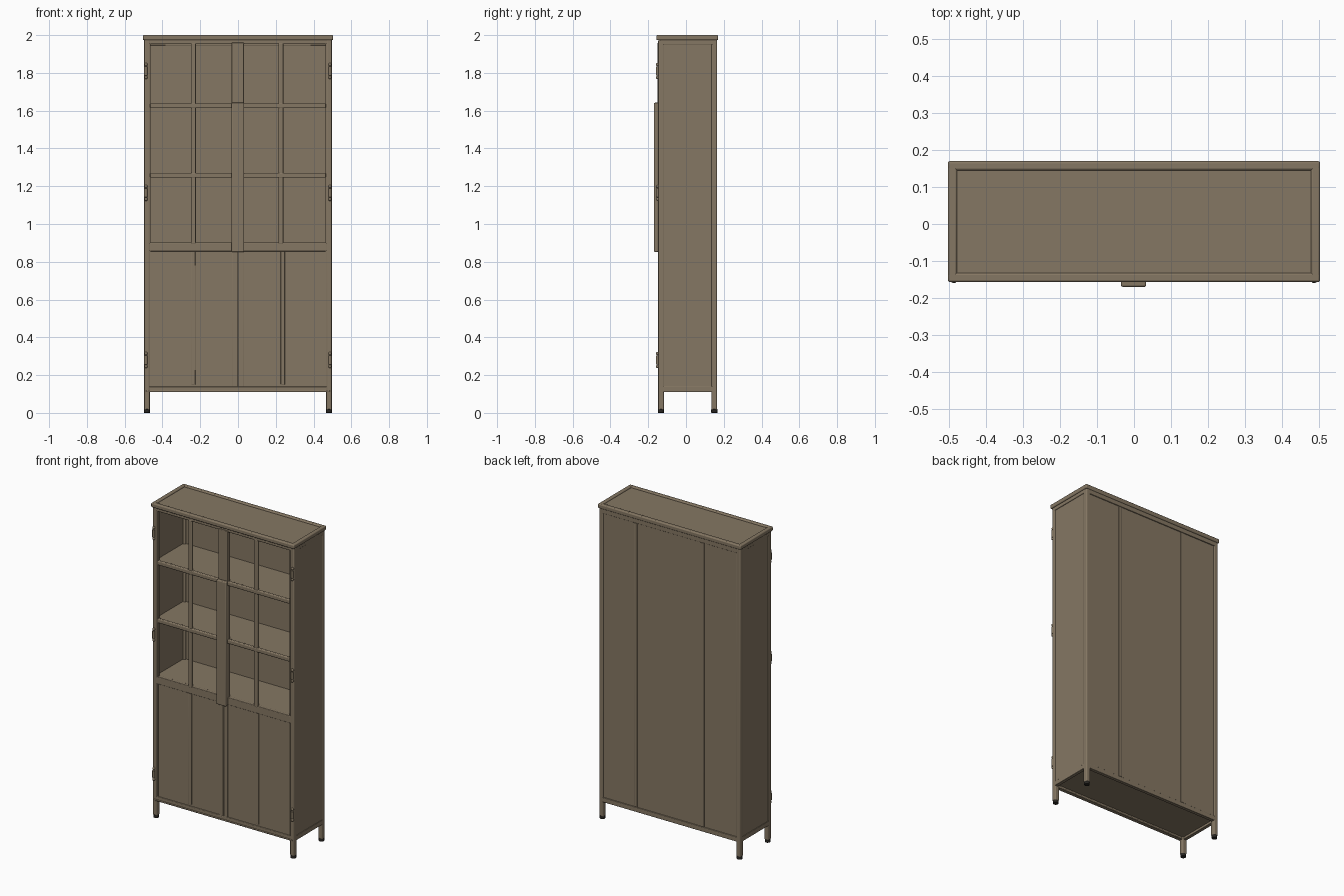
import bpy
import math
from mathutils import Vector

cube = bpy.data.objects.get("Cube")
if cube:
    bpy.data.objects.remove(cube, do_unlink=True)


def material(name, colour):
    m = bpy.data.materials.new(name)
    m.use_nodes = True
    m.diffuse_color = (*colour, 1)
    m.node_tree.nodes["Principled BSDF"].inputs["Base Color"].default_value = (*colour, 1)
    m.node_tree.nodes["Principled BSDF"].inputs["Roughness"].default_value = 0.7
    return m


paint = material("warm taupe paint", (0.235, 0.185, 0.125))
rubber = material("black rubber", (0.02, 0.018, 0.015))


def finish(ob, name, mat, bevel):
    ob.name = name
    ob.data.materials.append(mat)
    if bevel:
        mod = ob.modifiers.new("soft edges", "BEVEL")
        mod.width = bevel
        mod.segments = 3
        bpy.ops.object.shade_smooth_by_angle(angle=math.radians(35))
    return ob


def box(name, x, y, z, bevel=0.003, mat=paint):
    """Box given by its (min, max) range on each axis."""
    lo, hi = Vector((x[0], y[0], z[0])), Vector((x[1], y[1], z[1]))
    bpy.ops.mesh.primitive_cube_add(size=1, location=(lo + hi) / 2)
    ob = bpy.context.object
    for v in ob.data.vertices:
        v.co = Vector(a * b for a, b in zip(v.co, hi - lo))
    return finish(ob, name, mat, bevel)


def rod(name, x, y, z, radius, mat=paint, bevel=0.002):
    bpy.ops.mesh.primitive_cylinder_add(vertices=20, radius=radius, depth=z[1] - z[0],
                                        location=(x, y, sum(z) / 2))
    return finish(bpy.context.object, name, mat, bevel)


W, FRONT, BACK = 0.497, -0.147, 0.165   # half width and depth limits
BASE, TOP, POST = 0.11, 1.975, 0.03
SPLIT = (0.855, 0.902)                  # rail between doors and shelves

# Corner posts running down into the legs, with rubber feet
for side, s in (("left", 1), ("right", -1)):
    xs = sorted((s * W, s * (W - POST)))
    for end, y in (("front", (FRONT, FRONT + POST)), ("back", (BACK - POST, BACK))):
        box(f"{side}_{end}_post", xs, y, (0.015, TOP), 0.006)
        rod(f"{side}_{end}_foot", sum(xs) / 2, sum(y) / 2, (0, 0.02), 0.0165, rubber)

    # Side panel with a narrow frame around it
    x_panel = sorted((s * (W - 0.003), s * (W - 0.015)))
    x_frame = sorted((s * W, s * (W - 0.022)))
    box(f"{side}_side_panel", x_panel, (FRONT + 0.02, BACK - 0.02), (BASE + 0.005, TOP), 0)
    for part, z in (("bottom", (BASE, BASE + 0.03)), ("top", (1.95, TOP))):
        box(f"{side}_side_{part}_rail", x_frame, (FRONT + 0.01, BACK - 0.01), z)

    # Barrel hinges on the front edge
    for i, z in enumerate((0.28, 1.165, 1.81)):
        rod(f"{side}_hinge_{i + 1}", s * 0.487, FRONT - 0.005, (z - 0.024, z + 0.024), 0.008)
        for k in (-0.034, 0.034):
            bpy.ops.mesh.primitive_uv_sphere_add(segments=12, ring_count=8, radius=0.009,
                                                 location=(s * 0.487, FRONT - 0.003, z + k))
            finish(bpy.context.object, f"{side}_hinge_{i + 1}_knob", paint, 0)
            bpy.ops.object.shade_smooth()

# Back sheet, frame rails and two ribs
box("back_panel", (-W + 0.01, W - 0.01), (BACK - 0.018, BACK - 0.005), (BASE + 0.005, TOP), 0)
for name, z in (("back_bottom_rail", (BASE, BASE + 0.03)), ("back_top_rail", (1.945, TOP))):
    box(name, (-W + 0.01, W - 0.01), (BACK - 0.022, BACK), z)
for name, x in (("back_rib_left", 0.24), ("back_rib_right", -0.23)):
    box(name, (x - 0.012, x + 0.012), (BACK - 0.01, BACK - 0.001), (BASE + 0.03, 1.945))

# Bottom sheet set up inside its frame
box("bottom_panel", (-W + 0.01, W - 0.01), (FRONT + 0.01, BACK - 0.01), (0.125, 0.135), 0)

# Shelves
for i, z in enumerate((0.892, 1.258, 1.626)):
    box(f"shelf_{i + 1}", (-W + 0.012, W - 0.012), (FRONT + 0.014, BACK - 0.015),
        (z - 0.012, z + 0.009), 0.002)

# Top: sheet sunk within a raised, overhanging rim
box("top_panel", (-0.49, 0.49), (FRONT, BACK - 0.004), (1.975, 1.993), 0)
for name, y in (("top_rim_front", (-0.157, -0.132)), ("top_rim_back", (0.145, 0.17))):
    box(name, (-0.503, 0.503), y, (1.973, 2.0), 0.006)
for name, x in (("top_rim_left", (0.478, 0.503)), ("top_rim_right", (-0.503, -0.478))):
    box(name, x, (-0.157, 0.17), (1.973, 2.0), 0.006)

# Front rails
rails = {"front_bottom_lip": (BASE, 0.12), "front_bottom_rail": (0.115, 0.14),
         "front_middle_rail": SPLIT, "front_top_rail": (1.952, TOP)}
for name, z in rails.items():
    proud = 0.003 if "lip" in name else 0
    box(name, (-W + 0.01, W - 0.01), (FRONT + 0.001 - proud, FRONT + 0.024), z, 0.004)

# Open upper doors: stiles, glazing bars and cross bars
box("centre_stile", (-0.034, 0.032), (FRONT - 0.003, FRONT + 0.022), (SPLIT[0], 1.96), 0.004)
for side, s in (("left", 1), ("right", -1)):
    outer = sorted((s * 0.472, s * 0.462))
    box(f"{side}_door_stile", outer, (FRONT + 0.002, FRONT + 0.02), (0.13, 1.96), 0.002)
    x = 0.227 if s > 0 else -0.236
    box(f"{side}_glazing_bar", (x - 0.013, x + 0.013), (FRONT, FRONT + 0.018),
        (SPLIT[1] - 0.01, 1.96), 0.005)
    across = sorted((s * 0.465, s * 0.02))
    for i, z in enumerate((1.258, 1.626)):
        box(f"{side}_cross_bar_{i + 1}", across, (FRONT - 0.002, FRONT + 0.018),
            (z - 0.013, z + 0.013), 0.005)

# Solid lower doors with shallow strips over each sheet joint
for side, s in (("left", 1), ("right", -1)):
    box(f"{side}_lower_door", sorted((s * 0.468, s * 0.001)), (FRONT + 0.006, FRONT + 0.018),
        (0.135, 0.86), 0.001)
    x = 0.237 if s > 0 else -0.236
    box(f"{side}_door_strip", (x - 0.011, x + 0.011), (FRONT + 0.002, FRONT + 0.01),
        (0.15, 0.856), 0.003)
    box(f"{side}_meeting_strip", sorted((s * 0.03, s * 0.002)), (FRONT + 0.002, FRONT + 0.01),
        (0.13, 0.856), 0.003)

# Long cover plate over the meeting of the doors
box("lock_cover", (-0.035, 0.033), (-0.17, FRONT), (0.852, 1.642), 0.005)
